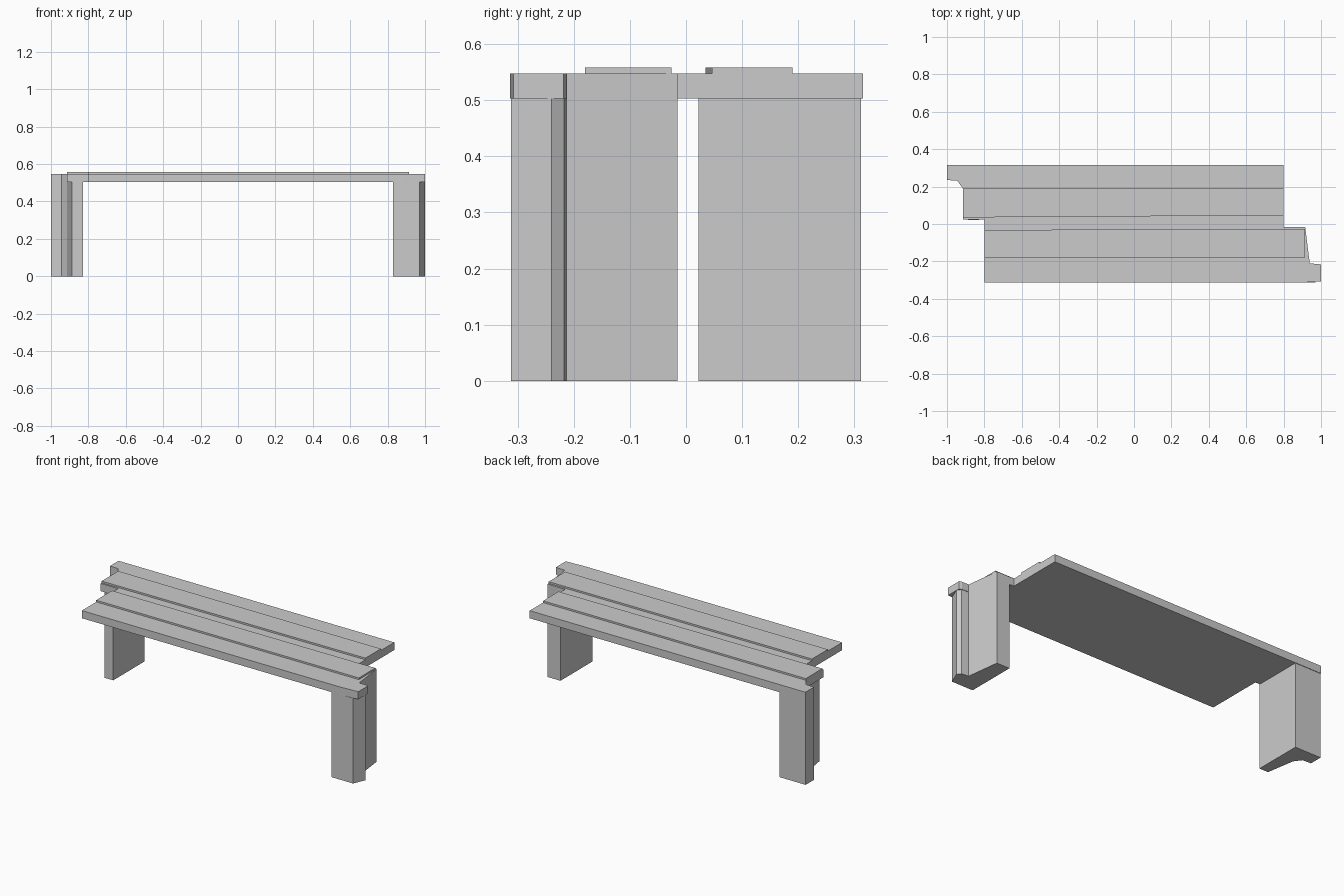
import bpy
import bmesh

cube = bpy.data.objects.get("Cube")
if cube:
    bpy.data.objects.remove(cube, do_unlink=True)

# One plain grey for the whole bench
grey = bpy.data.materials.new("stone grey")
grey.use_nodes = True
colour = (0.6, 0.6, 0.6, 1)
grey.diffuse_color = colour
shader = next(n for n in grey.node_tree.nodes if n.type == "BSDF_PRINCIPLED")
shader.inputs["Base Color"].default_value = colour


def prism(name, outline, bottom, top):
    """Extrude a plan outline between two heights."""
    bm = bmesh.new()
    base = bm.faces.new([bm.verts.new((x, y, bottom)) for x, y in outline])
    grown = bmesh.ops.extrude_face_region(bm, geom=[base])["geom"]
    raised = [v for v in grown if isinstance(v, bmesh.types.BMVert)]
    bmesh.ops.translate(bm, vec=(0, 0, top - bottom), verts=raised)
    bmesh.ops.recalc_face_normals(bm, faces=bm.faces)
    mesh = bpy.data.meshes.new(name)
    bm.to_mesh(mesh)
    bm.free()
    mesh.materials.append(grey)
    obj = bpy.data.objects.new(name, mesh)
    bpy.context.collection.objects.link(obj)
    return obj


LEG_TOP, SEAT_TOP, PLANK_TOP = 0.503, 0.548, 0.558

# Seat slab with stepped ends
prism("seat_slab", [
    (-1, 0.315), (0.8, 0.315), (0.8, -0.015), (0.915, -0.015),
    (0.94, -0.212), (0.985, -0.213), (1, -0.218), (1, -0.307),
    (0.88, -0.314), (-0.8, -0.314), (-0.8, 0.025), (-0.915, 0.025),
    (-0.915, 0.19), (-0.945, 0.232), (-1, 0.235)], LEG_TOP, SEAT_TOP)

# Thin raised planks on the seat
prism("front_plank", [
    (-0.8, -0.18), (0.915, -0.18), (0.915, -0.026), (-0.8, -0.032)],
    SEAT_TOP, PLANK_TOP)
prism("back_plank", [
    (-0.915, 0.035), (0.8, 0.046), (0.8, 0.19), (-0.915, 0.19)],
    SEAT_TOP, PLANK_TOP)

# Notched end legs
prism("left_leg", [
    (0.83, -0.312), (0.97, -0.312), (1, -0.24), (0.985, -0.217),
    (0.94, -0.213), (0.915, -0.015), (0.83, -0.015)], 0, LEG_TOP)
prism("right_leg", [
    (-0.83, 0.312), (-1, 0.312), (-1, 0.235), (-0.945, 0.232),
    (-0.915, 0.19), (-0.888, 0.022), (-0.83, 0.022)], 0, LEG_TOP)
